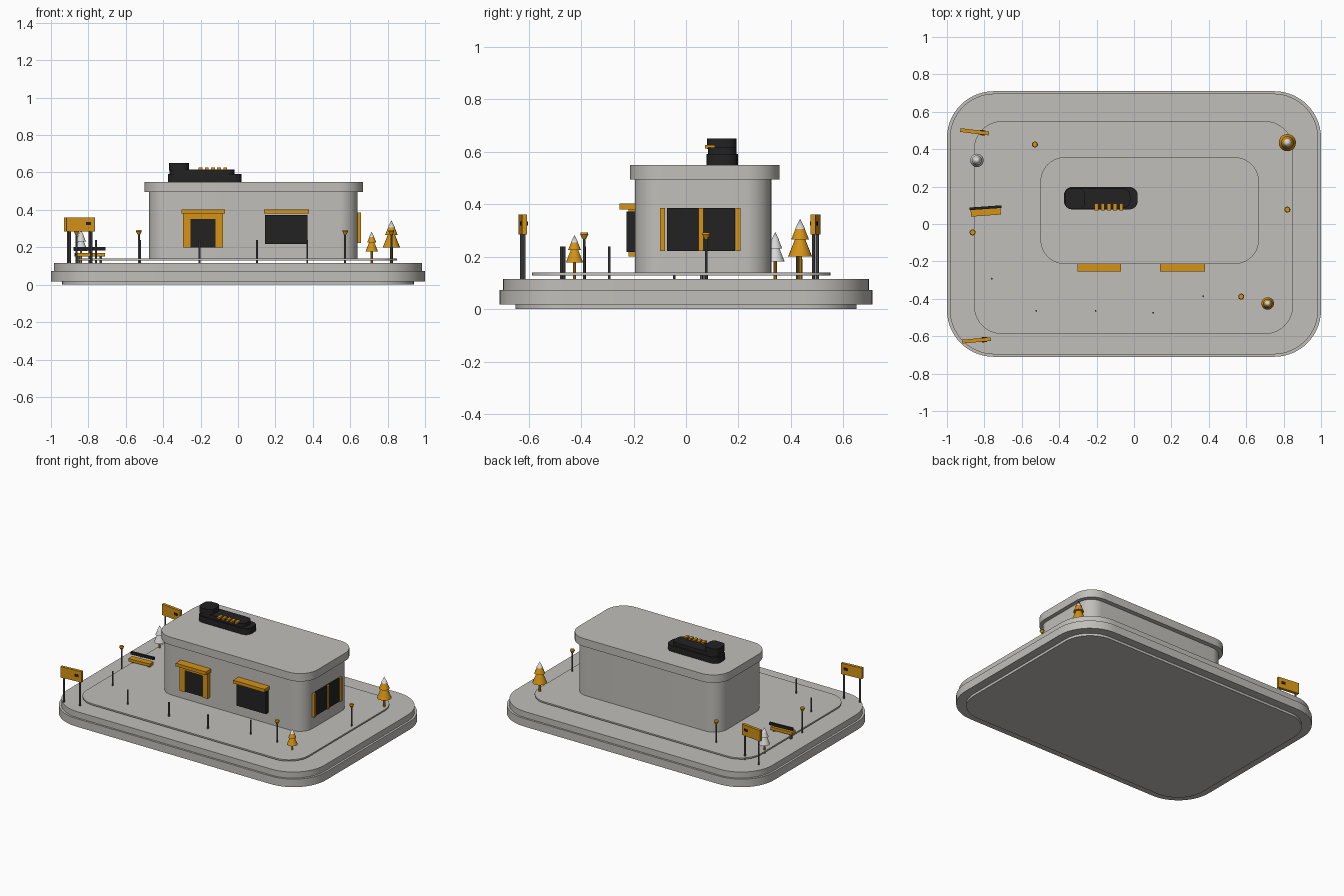
import bpy, bmesh, math
from mathutils import Matrix

if "Cube" in bpy.data.objects:
    bpy.data.objects.remove(bpy.data.objects["Cube"])


def material(name, rgb):
    m = bpy.data.materials.new(name)
    m.diffuse_color = (*rgb, 1)
    m.use_nodes = True
    m.node_tree.nodes["Principled BSDF"].inputs["Base Color"].default_value = m.diffuse_color
    return m


STONE = material("warm_grey", (0.53, 0.52, 0.49))
GOLD = material("amber", (0.66, 0.29, 0.008))
BLACK = material("charcoal", (0.016, 0.016, 0.016))
STEEL = material("steel_grey", (0.11, 0.11, 0.11))
WHITE = material("pale_grey", (0.68, 0.68, 0.68))


def finish(bm, name, mat, smooth=True):
    bmesh.ops.recalc_face_normals(bm, faces=bm.faces)
    me = bpy.data.meshes.new(name)
    bm.to_mesh(me)
    bm.free()
    me.materials.append(mat)
    ob = bpy.data.objects.new(name, me)
    bpy.context.collection.objects.link(ob)
    if smooth:
        bpy.ops.object.select_all(action='DESELECT')
        ob.select_set(True)
        bpy.context.view_layer.objects.active = ob
        bpy.ops.object.shade_smooth_by_angle(angle=math.radians(35))
    return ob


def slab(name, x0, x1, y0, y1, z0, z1, r, mat, n=10):
    """Upright prism with a rounded rectangular outline."""
    bm = bmesh.new()
    corners = ((x1 - r, y1 - r), (x0 + r, y1 - r), (x0 + r, y0 + r), (x1 - r, y0 + r))
    pts = []
    for q, (cx, cy) in enumerate(corners):
        for i in range(n + 1):
            a = math.pi / 2 * (q + i / n)
            pts.append(bm.verts.new((cx + r * math.cos(a), cy + r * math.sin(a), z0)))
    face = bm.faces.new(pts)
    top = bmesh.ops.extrude_face_region(bm, geom=[face])["geom"]
    bmesh.ops.translate(bm, vec=(0, 0, z1 - z0),
                        verts=[v for v in top if isinstance(v, bmesh.types.BMVert)])
    return finish(bm, name, mat)


def box(name, x0, x1, y0, y1, z0, z1, mat, at=(0, 0), turn=0):
    """Box given by its limits, turned about z and moved to a plan position."""
    bm = bmesh.new()
    bmesh.ops.create_cube(bm, size=1)
    size = Matrix.Diagonal((x1 - x0, y1 - y0, z1 - z0, 1))
    mid = Matrix.Translation(((x0 + x1) / 2, (y0 + y1) / 2, (z0 + z1) / 2))
    place = Matrix.Translation((*at, 0)) @ Matrix.Rotation(math.radians(turn), 4, 'Z')
    bm.transform(place @ mid @ size)
    return finish(bm, name, mat, smooth=False)


def cone(name, x, y, z0, z1, r0, r1, mat, n=20):
    bm = bmesh.new()
    bmesh.ops.create_cone(bm, cap_ends=True, segments=n, radius1=r0, radius2=r1, depth=z1 - z0)
    bmesh.ops.translate(bm, vec=(x, y, (z0 + z1) / 2), verts=bm.verts)
    return finish(bm, name, mat)


# Stepped base and paved court
slab("base_foot", -0.94, 0.94, -0.65, 0.65, 0, 0.017, 0.20, STONE, 14)
slab("base_lower", -1, 1, -0.71, 0.71, 0.017, 0.073, 0.25, STONE, 14)
slab("base_upper", -0.985, 0.985, -0.697, 0.697, 0.073, 0.115, 0.24, STONE, 14)
slab("court_plate", -0.855, 0.85, -0.588, 0.55, 0.129, 0.139, 0.15, STONE, 14)

# Building
slab("building_walls", -0.475, 0.64, -0.195, 0.325, 0.135, 0.497, 0.10, STONE)
slab("roof", -0.5, 0.668, -0.214, 0.357, 0.495, 0.55, 0.13, STONE)

# Entrance
for x0, x1 in ((-0.295, -0.255), (-0.12, -0.08)):
    box("door_jamb", x0, x1, -0.22, -0.19, 0.20, 0.38, GOLD)
box("door_lintel", -0.295, -0.08, -0.22, -0.19, 0.35, 0.385, GOLD)
box("door_panel", -0.257, -0.118, -0.212, -0.19, 0.20, 0.352, BLACK)
box("door_awning", -0.302, -0.07, -0.253, -0.19, 0.38, 0.402, GOLD)

# Front window
box("front_window", 0.145, 0.372, -0.226, -0.19, 0.217, 0.372, BLACK)
box("window_awning", 0.14, 0.38, -0.253, -0.19, 0.38, 0.402, GOLD)

# Side window with three mullions
box("side_window", 0.63, 0.65, -0.072, 0.187, 0.222, 0.385, BLACK)
for y in (-0.09, 0.057, 0.198):
    box("side_mullion", 0.63, 0.658, y - 0.009, y + 0.009, 0.222, 0.385, GOLD)

# Shoe sculpture on the roof
slab("shoe_sole", -0.375, 0.02, 0.078, 0.198, 0.55, 0.592, 0.045, BLACK, 6)
slab("shoe_upper", -0.365, -0.02, 0.084, 0.192, 0.59, 0.617, 0.04, BLACK, 6)
slab("shoe_collar", -0.37, -0.262, 0.08, 0.192, 0.61, 0.65, 0.035, BLACK, 6)
for i in range(5):
    x = -0.20 + 0.033 * i
    box("shoe_lace", x - 0.01, x + 0.01, 0.072, 0.11, 0.612, 0.626, GOLD)

# Thin bollards along the court edge
for x, y in ((-0.76, -0.292), (-0.523, -0.465), (-0.205, -0.465), (0.102, -0.475), (0.37, -0.387)):
    cone("bollard", x, y, 0.115, 0.238, 0.005, 0.005, STEEL, 8)

# Lamps
for x, y in ((-0.53, 0.425), (-0.863, -0.045), (0.573, -0.388), (0.82, 0.077)):
    cone("lamp_post", x, y, 0.115, 0.275, 0.005, 0.005, STEEL, 8)
    cone("lamp_shade", x, y, 0.268, 0.284, 0.007, 0.015, GOLD, 14)
    cone("lamp_cap", x, y, 0.284, 0.293, 0.016, 0.013, GOLD, 14)

# Conical trees: trunk, two tiers and a tip
for x, y, s, leaf in ((0.82, 0.435, 1, GOLD), (0.715, -0.425, 0.73, GOLD), (-0.84, 0.34, 0.78, WHITE)):
    z = 0.115
    cone("tree_trunk", x, y, z, z + 0.09 * s, 0.009 * s, 0.008 * s, GOLD, 10)
    cone("tree_lower_tier", x, y, z + 0.085 * s, z + 0.17 * s, 0.046 * s, 0.012 * s, leaf)
    cone("tree_upper_tier", x, y, z + 0.15 * s, z + 0.21 * s, 0.034 * s, 0.010 * s, leaf)
    cone("tree_tip", x, y, z + 0.19 * s, z + 0.23 * s, 0.020 * s, 0, WHITE)

# Two-post sign boards with a plain dark plate on each side
for at, turn in (((-0.852, 0.493), -7), ((-0.842, -0.622), 5)):
    box("sign_board", -0.077, 0.077, -0.010, 0.010, 0.285, 0.360, GOLD, at, turn)
    box("sign_plate", 0.028, 0.056, -0.014, 0.014, 0.318, 0.334, BLACK, at, turn)
    a = math.radians(turn)
    for d in (-0.058, 0.058):
        cone("sign_post", at[0] + d * math.cos(a), at[1] + d * math.sin(a),
             0.115, 0.29, 0.006, 0.006, STEEL, 8)

# Bench
spot = (-0.793, 0.07)
box("bench_seat", -0.08, 0.08, -0.025, 0.018, 0.150, 0.170, GOLD, spot, 4)
box("bench_back", -0.085, 0.085, 0.010, 0.024, 0.184, 0.202, BLACK, spot, 4)
for d in (-0.06, 0.06):
    box("bench_leg", d - 0.006, d + 0.006, -0.012, 0.010, 0.115, 0.152, STEEL, spot, 4)
